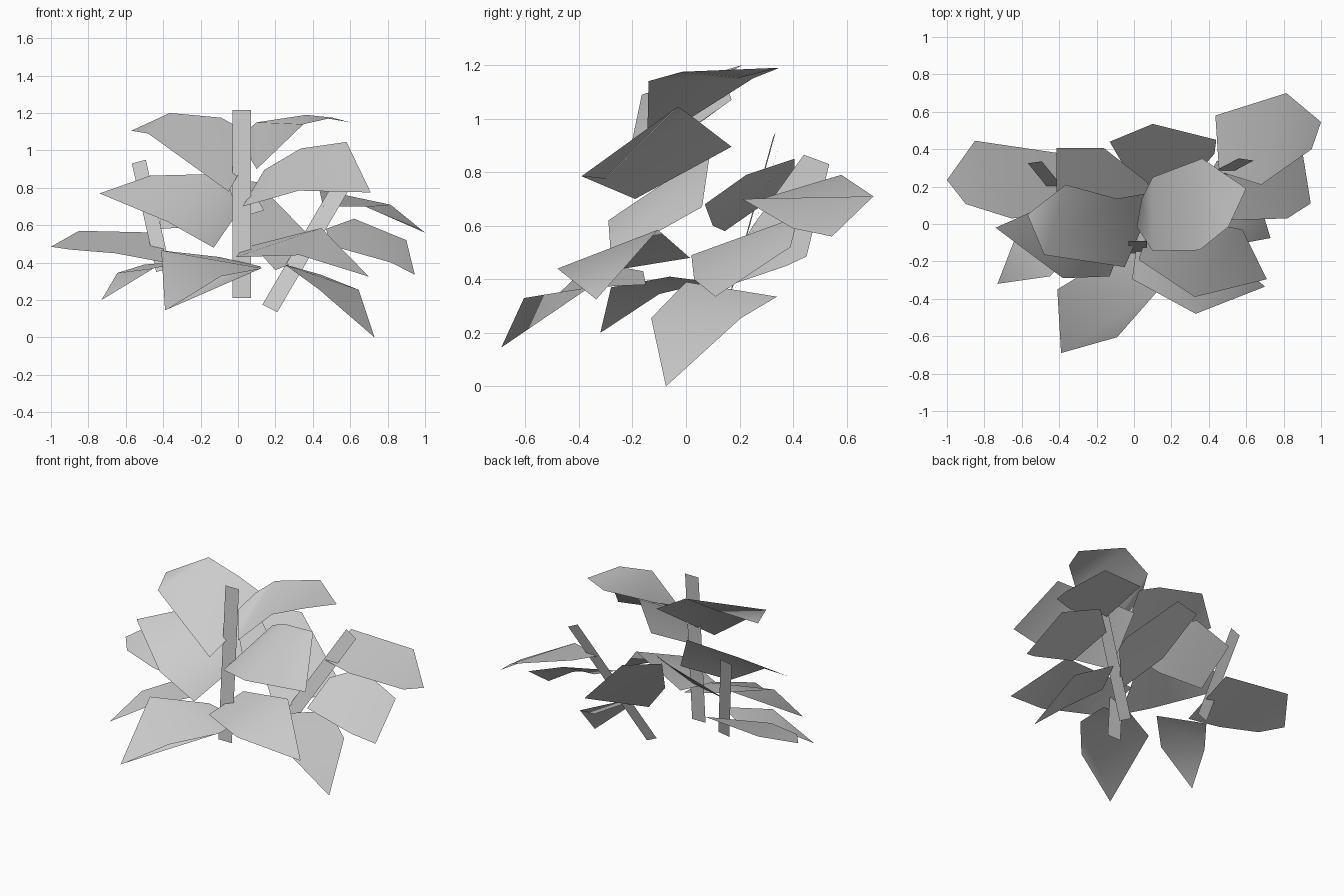
import bpy
import bmesh
from mathutils import Vector

cube = bpy.data.objects.get("Cube")
if cube:
    bpy.data.objects.remove(cube)

# One plain grey for the whole plant
grey = bpy.data.materials.new("plain_grey")
grey.use_nodes = True
colour = (0.6, 0.6, 0.6, 1)
grey.diffuse_color = colour
grey.node_tree.nodes["Principled BSDF"].inputs["Base Color"].default_value = colour


def loft(name, left_edge, right_edge):
    """Stretch a thin sheet between two edge paths; edges may share a tip."""
    bm = bmesh.new()
    left = [bm.verts.new(p) for p in left_edge]
    right = [bm.verts.new(p) for p in right_edge]
    for i in range(len(left) - 1):
        bm.faces.new((left[i], left[i + 1], right[i + 1], right[i]))
    bmesh.ops.remove_doubles(bm, verts=bm.verts[:], dist=0.001)
    bmesh.ops.recalc_face_normals(bm, faces=bm.faces[:])
    bm.normal_update()
    # Leaves face upward
    if sum(f.normal.z * f.calc_area() for f in bm.faces) < 0:
        bmesh.ops.reverse_faces(bm, faces=bm.faces[:])
    for face in bm.faces:
        face.smooth = True
    mesh = bpy.data.meshes.new(name)
    bm.to_mesh(mesh)
    bm.free()
    mesh.materials.append(grey)
    obj = bpy.data.objects.new(name, mesh)
    bpy.context.collection.objects.link(obj)


def leaf(name, *stations):
    """Stations run from base to tip, each a pair of edge points."""
    loft(name, [s[0] for s in stations], [s[-1] for s in stations])


def stem(name, bottom, top, across):
    """Flat ribbon stem between two centre points."""
    half = Vector(across) / 2
    ends = [Vector(bottom), Vector(top)]
    loft(name, [p - half for p in ends], [p + half for p in ends])


# Stems
stem("middle_stem", (.02, -.165, .21), (.02, -.09, 1.215), (.1, 0, 0))
stem("right_stem", (-.4, .17, .36), (-.53, .33, .94), (.075, .01, .02))
stem("left_stem", (.17, .12, .155), (.6, .345, .89), (.08, -.012, -.04))

# Upper tier of leaves
leaf("top_right_leaf",
     ((.1, .17, 1.07), (.03, -.05, .92)),
     ((-.09, .135, 1.175), (-.05, -.23, .78)),
     ((-.365, .21, 1.2), (-.48, -.165, 1.09)),
     [(-.57, .05, 1.105)])
leaf("top_left_leaf",
     ((.04, .13, 1.1), (.015, -.015, 1.04)),
     ((.1, .25, 1.15), (.1, -.145, .9)),
     ((.365, .35, 1.19), (.35, -.14, 1.14)),
     ((.6, .19, 1.15), (.505, -.015, 1.175)))
leaf("upper_left_leaf",
     ((.025, -.19, .7), (.14, .17, .895)),
     ((.325, -.39, .785), (.335, .02, 1.01)),
     ((.71, -.295, .775), (.58, -.03, 1.045)))
leaf("upper_right_leaf",
     ((-.13, -.28, .48), (0, .06, .67)),
     ((-.38, -.29, .62), (-.07, .09, .875)),
     ((-.74, -.02, .77), (-.47, .1, .865)))

# Back leaves
leaf("back_middle_leaf",
     ((.2, .11, .36), (-.02, .25, .6)),
     ((.43, .375, .45), (-.13, .44, .865)),
     ((.44, .45, .485), (.1, .535, .83)))
leaf("back_right_leaf",
     ((.07, .225, .79), (.14, .07, .68)),
     ((-.16, .405, .85), (-.12, .1, .6)),
     ((-.415, .405, .76), (-.415, .145, .58)))
leaf("back_left_leaf",
     ((.455, .28, .7), (.435, .58, .79)),
     ((.68, .21, .7), (.815, .7, .71)),
     ((.95, .4, .59), (1, .545, .56)))

# Side leaves
leaf("side_right_leaf",
     ((-.41, .38, .56), (-.39, .05, .4)),
     ((-.85, .445, .57), (-.655, .03, .45)),
     ((-1, .235, .485), (-.9, .107, .47)))
leaf("side_left_leaf",
     ((.5, .02, .49), (.47, .3, .58)),
     ((.82, .03, .4), (.62, .42, .635)),
     ((.945, .11, .335), (.9, .39, .52)))

# Lower drooping leaves
leaf("low_left_leaf",
     ((.25, 0, .39), (.445, .34, .335)),
     ((.435, -.13, .255), (.645, .205, .255)),
     [(.73, -.075, 0)])
leaf("low_right_leaf",
     ((-.23, -.06, .41), (-.5, .09, .39)),
     ((-.45, -.28, .37), (-.645, -.1, .345)),
     [(-.73, -.32, .2)])
leaf("front_left_leaf",
     ((-.01, -.295, .43), (.03, .015, .48)),
     ((.33, -.48, .44), (.445, -.105, .585)),
     [(.7, -.335, .325)])
leaf("front_right_leaf",
     ((.12, -.15, .38), (-.1, -.16, .43)),
     ((.125, -.36, .37), (-.41, -.35, .465)),
     ((-.09, -.605, .33), (-.39, -.69, .145)))
